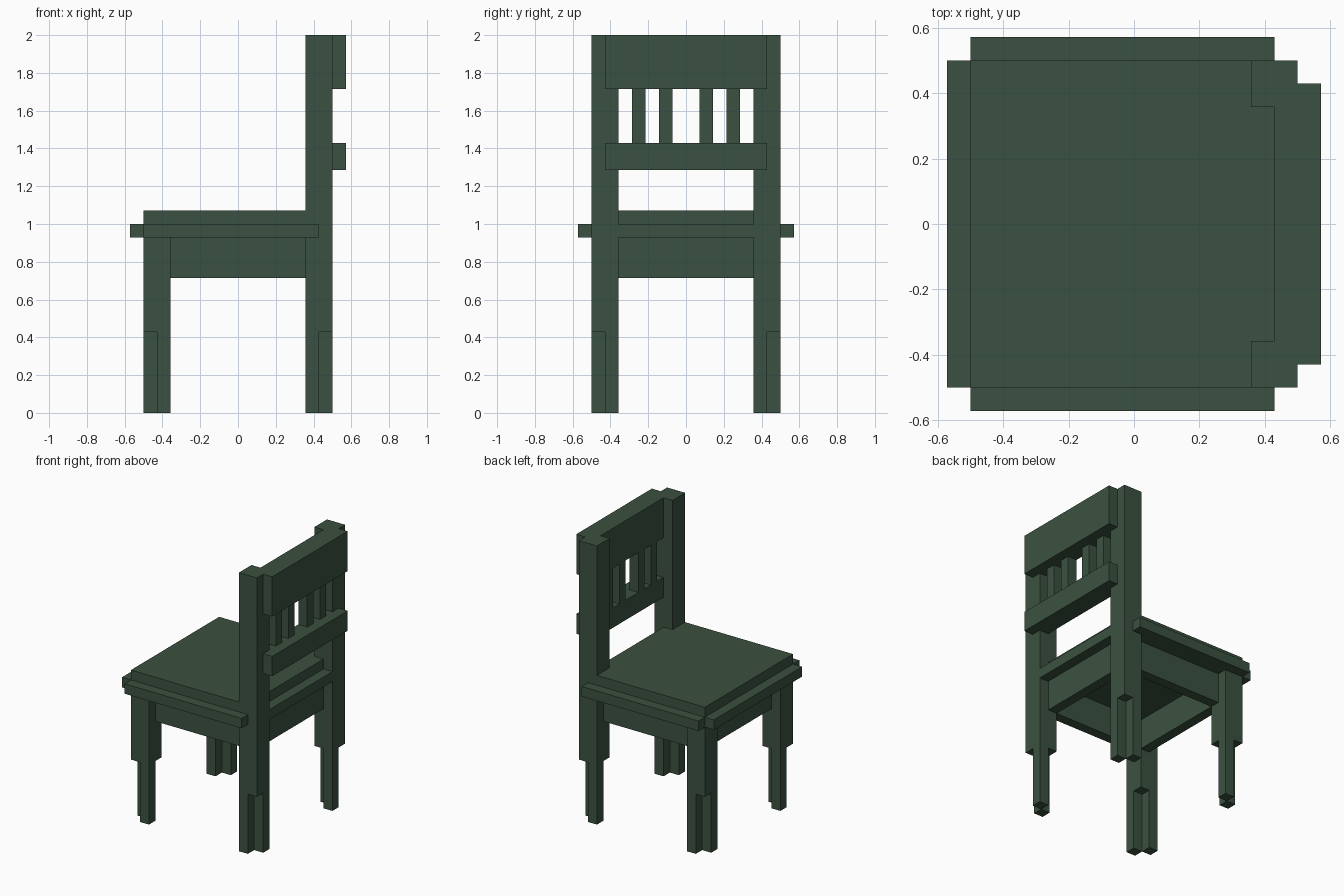
import bpy
import bmesh

cube = bpy.data.objects.get("Cube")
if cube:
    bpy.data.objects.remove(cube, do_unlink=True)

U = 1 / 14  # size of one block; all dimensions below are in blocks

green = bpy.data.materials.new("dark_green")
green.use_nodes = True
COLOUR = (0.044, 0.083, 0.052, 1)
green.diffuse_color = COLOUR
green.node_tree.nodes["Principled BSDF"].inputs["Base Color"].default_value = COLOUR


def prism(name, plans, z0, z1):
    """Extrude one or more plan outlines from z0 to z1 as one object."""
    bm = bmesh.new()
    for plan in plans:
        face = bm.faces.new([bm.verts.new((x * U, y * U, z0 * U)) for x, y in plan])
        top = bmesh.ops.extrude_face_region(bm, geom=[face])["geom"]
        verts = [v for v in top if isinstance(v, bmesh.types.BMVert)]
        bmesh.ops.translate(bm, verts=verts, vec=(0, 0, (z1 - z0) * U))
    bmesh.ops.recalc_face_normals(bm, faces=bm.faces)
    mesh = bpy.data.meshes.new(name)
    bm.to_mesh(mesh)
    bm.free()
    mesh.materials.append(green)
    obj = bpy.data.objects.new(name, mesh)
    bpy.context.collection.objects.link(obj)
    return obj


def rect(x0, x1, y0, y1):
    x0, x1 = sorted((x0, x1))
    y0, y1 = sorted((y0, y1))
    return [(x0, y0), (x1, y0), (x1, y1), (x0, y1)]


def mirrored(half):
    """Complete a plan outline given for y < 0 by mirroring it across y = 0."""
    return half + [(x, -y) for x, y in reversed(half)]


# Legs: the two rear ones rise as back posts, all end in a pair of diagonal feet
for sx, end, height in ((-1, "front", 13), (1, "rear", 28)):
    for sy, side in ((-1, "near"), (1, "far")):
        prism(f"{end}_{side}_leg", [rect(5 * sx, 7 * sx, 5 * sy, 7 * sy)], 6, height)
        prism(f"{end}_{side}_foot",
              [rect(6 * sx, 7 * sx, 5 * sy, 6 * sy),
               rect(5 * sx, 6 * sx, 6 * sy, 7 * sy)], 0, 6)

# Apron boards between the legs, set back from their outer faces
for s, end, side in ((-1, "front", "near"), (1, "rear", "far")):
    prism(f"{end}_apron", [rect(5 * s, 6 * s, -5, 5)], 10, 13)
    prism(f"{side}_apron", [rect(-5, 5, 5 * s, 6 * s)], 10, 13)

# Seat board with overhanging rim, notched around the back posts
prism("seat_board", [mirrored([(-8, -7), (-7, -7), (-7, -8), (6, -8), (6, -7),
                               (5, -7), (5, -5), (7, -5)])], 13, 14)
prism("seat_top", [mirrored([(-7, -7), (5, -7), (5, -5), (6, -5)])], 14, 15)

# Back rails lapping over the rear of the posts
rail = mirrored([(6, -5), (7, -5), (7, -6), (8, -6)])
prism("lower_back_rail", [rail], 18, 20)
prism("upper_back_rail", [rail], 24, 28)

# Spindles between the rails
for i, y in enumerate((-4, -2, 1, 3)):
    prism(f"spindle_{i + 1}", [rect(6, 7, y, y + 1)], 20, 24)
